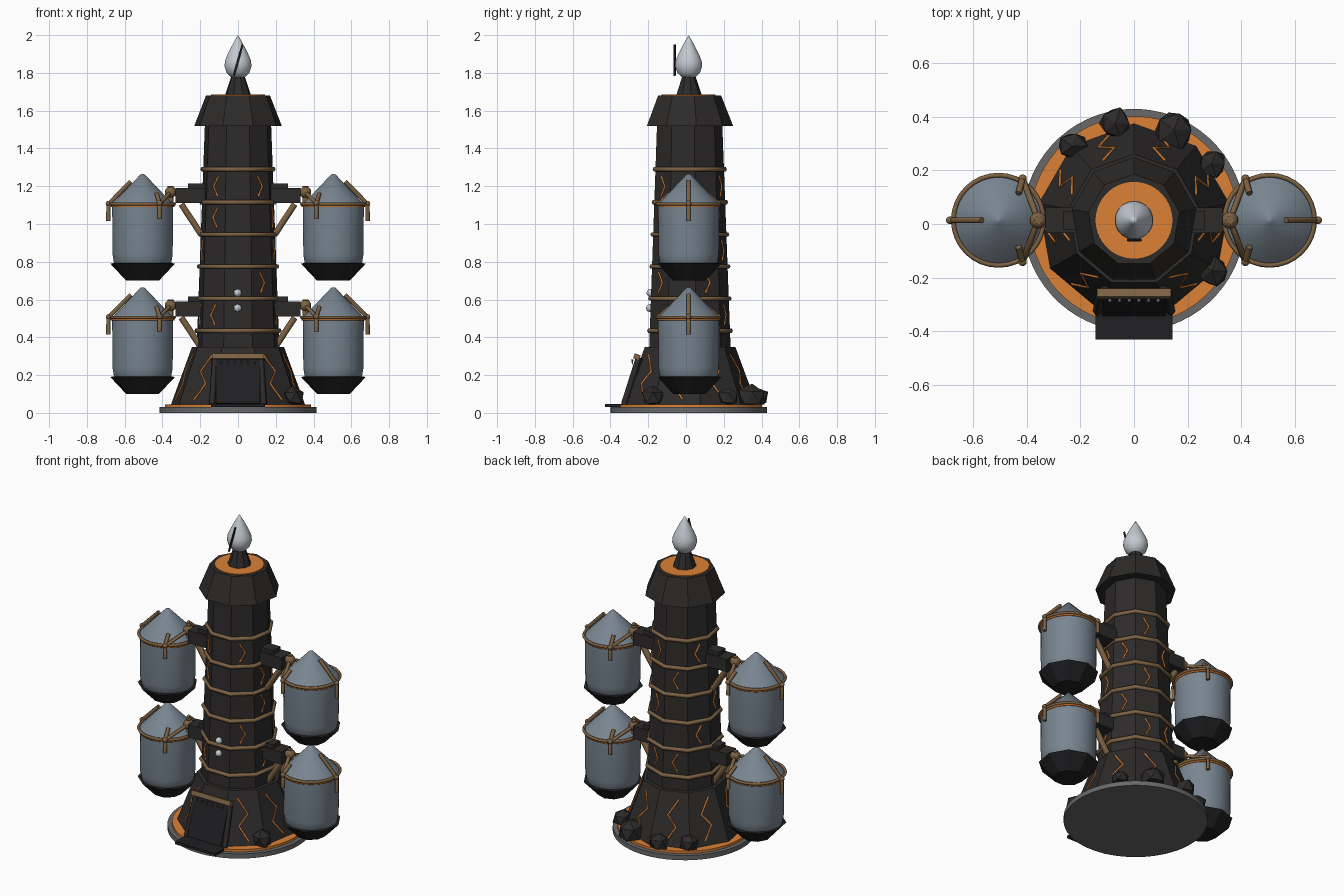
import bpy, bmesh, random
from math import sin, cos, pi, radians, atan2
from mathutils import Vector, Matrix

if "Cube" in bpy.data.objects:
    bpy.data.objects.remove(bpy.data.objects["Cube"])

random.seed(4)
CY = 0.014           # y of the tower axis
COS20 = cos(radians(20))


def mat(name, r, g, b):
    m = bpy.data.materials.new(name)
    m.diffuse_color = (r, g, b, 1)
    m.use_nodes = True
    m.node_tree.nodes["Principled BSDF"].inputs["Base Color"].default_value = m.diffuse_color
    return m


DARK = mat("dark_stone", .026, .024, .023)
BLACK = mat("black_iron", .014, .014, .016)
ORANGE = mat("glow_orange", .72, .22, .035)
BROWN = mat("brown_wood", .20, .12, .055)
SLATE = mat("slate_metal", .19, .235, .28)
PALE = mat("pale_crystal", .55, .59, .64)
GREY = mat("grey_stone", .14, .14, .14)


def finish(name, bm, m, smooth=False):
    bmesh.ops.recalc_face_normals(bm, faces=bm.faces[:])
    me = bpy.data.meshes.new(name)
    bm.to_mesh(me)
    bm.free()
    me.materials.append(m)
    ob = bpy.data.objects.new(name, me)
    bpy.context.collection.objects.link(ob)
    if smooth:
        bpy.ops.object.select_all(action='DESELECT')
        ob.select_set(True)
        bpy.context.view_layer.objects.active = ob
        bpy.ops.object.shade_smooth_by_angle(angle=radians(35))
    return ob


def lathe(name, prof, n, m, x=0, y=CY, z=0, smooth=False):
    """Revolve (radius, z) points; one flat side faces -y."""
    bm = bmesh.new()
    rings = []
    for r, h in prof:
        if r == 0:
            rings.append([bm.verts.new((x, y, z + h))])
        else:
            angs = [-pi / 2 + (k + .5) * 2 * pi / n for k in range(n)]
            rings.append([bm.verts.new((x + r * cos(a), y + r * sin(a), z + h)) for a in angs])
    for a, b in zip(rings, rings[1:]):
        for k in range(n):
            j = (k + 1) % n
            if len(a) == 1:
                bm.faces.new((a[0], b[j], b[k]))
            elif len(b) == 1:
                bm.faces.new((a[k], a[j], b[0]))
            else:
                bm.faces.new((a[k], a[j], b[j], b[k]))
    for ring in (rings[0], rings[-1]):
        if len(ring) > 1:
            bm.faces.new(ring)
    return finish(name, bm, m, smooth)


def box(name, c, s, m, tilt=0):
    bm = bmesh.new()
    M = Matrix.Translation(c) @ Matrix.Rotation(tilt, 4, 'X') @ Matrix.Diagonal((*s, 1))
    bmesh.ops.create_cube(bm, size=1, matrix=M)
    return finish(name, bm, m)


def ball(name, c, r, m, jitter=0, sub=2):
    bm = bmesh.new()
    bmesh.ops.create_icosphere(bm, subdivisions=sub, radius=r)
    for v in bm.verts:
        v.co = v.co * (1 + random.uniform(-jitter, jitter)) + Vector(c)
        if jitter:
            v.co.z = max(v.co.z, .044)
    return finish(name, bm, m, not jitter)


def tube(name, pts, r, m, cyclic=False, res=1):
    cu = bpy.data.curves.new(name, 'CURVE')
    cu.dimensions = '3D'
    cu.bevel_depth = r
    cu.bevel_resolution = res
    cu.use_fill_caps = True
    sp = cu.splines.new('POLY')
    sp.points.add(len(pts) - 1)
    for p, q in zip(sp.points, pts):
        p.co = (*q, 1)
    sp.use_cyclic_u = cyclic
    cu.materials.append(m)
    ob = bpy.data.objects.new(name, cu)
    bpy.context.collection.objects.link(ob)
    bpy.ops.object.select_all(action='DESELECT')
    ob.select_set(True)
    bpy.context.view_layer.objects.active = ob
    bpy.ops.object.convert(target='MESH')


def shaft_r(z):
    return .222 + (z - .35) / 1.17 * (.178 - .222)


def skirt_r(z):
    return .36 + (z - .045) / .305 * (.247 - .36)


# Foundation discs and nine-sided tower
lathe("foundation", [(.415, 0), (.415, .03)], 64, GREY, smooth=True)
lathe("glow_floor", [(.388, .03), (.388, .045)], 64, ORANGE, smooth=True)
lathe("tower_skirt", [(.36, .045), (.247, .35)], 9, DARK)
lathe("tower_shaft", [(.222, .35), (.178, 1.53)], 9, DARK)
lathe("tower_cap", [(.235, 1.52), (.172, 1.68)], 9, DARK)
lathe("cap_glow", [(.143, 1.675), (.143, 1.685)], 48, ORANGE, smooth=True)
lathe("finial_base", [(.07, 1.68), (.035, 1.785)], 9, DARK)
lathe("finial_drop", [(0, 1.768), (.035, 1.776), (.06, 1.80), (.072, 1.835), (.069, 1.865),
                      (.054, 1.90), (.034, 1.94), (.015, 1.975), (0, 2.0)], 32, PALE, smooth=True)
tube("finial_slit", [(-.022, -.06, 1.785), (.024, -.06, 1.95)], .006, BLACK)

# Wooden bands around the shaft
for z in (.435, .605, .775, .945, 1.115, 1.29):
    r = shaft_r(z) + .003
    ring = [(r * cos(a), CY + r * sin(a), z)
            for a in (-pi / 2 + (k + .5) * 2 * pi / 9 for k in range(9))]
    tube("shaft_band", ring, .013, BROWN, True)


# Glowing cracks drawn on the flat faces
def crack(k, pts, radius):
    a = -pi / 2 + k * 2 * pi / 9
    out, tan = Vector((cos(a), sin(a), 0)), Vector((-sin(a), cos(a), 0))
    tube("glow_crack", [Vector((0, CY, z)) + out * (radius(z) * COS20 + .001) + tan * u
                        for u, z in pts], .006, ORANGE, res=0)


rows = (1.2, 1.035, .86, .69, .52)
for k, used in {1: (0, 3), 2: (1, 2, 4), 3: (1, 3), 4: (0, 2, 4), 5: (1, 4),
                6: (0, 3), 7: (2, 4), 8: (0, 1, 4)}.items():
    s = 1 if k < 5 else -1
    crack(k, [(s * u, z) for u, z in ((-.035, .31), (.025, .22), (-.03, .155), (.025, .07))], skirt_r)
    for i in used:
        z = rows[i]
        crack(k, [(s * -.015, z + .055), (s * .018, z), (s * -.012, z - .055)], shaft_r)

# Gate on the front: leaning panel, posts, lintel, teeth and step
lean = -atan2(.106, .305)
box("gate_panel", (0, -.286, .17), (.235, .03, .26), BLACK, lean)
for sx in (-1, 1):
    tube("gate_post", [(sx * .137, -.328, .045), (sx * .122, -.25, .29)], .017, DARK, res=0)
box("gate_lintel", (0, -.26, .297), (.275, .032, .028), BROWN, lean)
for k in range(6):
    lathe("gate_tooth", [(0, -.03), (.007, 0)], 8, GREY, -.09 + k * .036, -.284, .282)
box("front_step", (0, -.375, .038), (.286, .11, .016), BLACK)
for z in (.555, .635):
    ball("front_lamp", (-.002, CY - shaft_r(z) * COS20 - .004, z), .021, PALE)

# Rocks at the foot
for x, y, r in ((-.07, .375, .062), (.15, .35, .082), (-.23, .29, .056), (.29, .225, .058), (.29, -.175, .06)):
    ball("rock", (x, y, .08), r, DARK, .14, 1)

# Four hanging tanks with arms, braces and pipes
for sx in (-1, 1):
    for dz in (0, -.6):
        X = sx * .505
        lathe("tank_body", [(.13, .76), (.152, .79), (.16, .84), (.162, 1.10), (.162, 1.105),
                            (.012, 1.262), (0, 1.265)], 32, SLATE, X, CY, dz, True)
        lathe("tank_funnel", [(.088, .70), (.174, .79), (.12, .80)], 9, BLACK, X, CY, dz)
        for name, r, z, t, m in (("tank_ring", .168, 1.106, .009, BROWN), ("tank_glow_ring", .164, 1.094, .006, ORANGE)):
            tube(name, [(X + r * cos(a), CY + r * sin(a), z + dz)
                        for a in (k * pi / 16 for k in range(32))], t, m, True)
        # outer strap bent over the cone
        tube("outer_strap", [(X + sx * .181, CY, 1.015 + dz), (X + sx * .181, CY, 1.105 + dz),
                             (X + sx * .062, CY, 1.225 + dz)], .012, BROWN)
        ball("strap_joint", (X + sx * .181, CY, 1.108 + dz), .015, BROWN)
        # inner straps meeting at the hub
        hub = (sx * .357, CY, 1.168 + dz)
        ball("arm_hub", hub, .032, BROWN)
        for sy in (-1, 1):
            a = (X - sx * .09, CY + sy * .155)
            tube("inner_strap", [(*a, 1.03 + dz), (*a, 1.11 + dz), hub], .012, BROWN)
            tube("cone_strap", [(*a, 1.11 + dz), (X - sx * .075, CY + sy * .1, 1.16 + dz)], .012, BROWN)
            ball("strap_joint", (*a, 1.11 + dz), .016, BROWN)
        tube("hub_pin", [(sx * .357, CY, 1.09 + dz), (sx * .357, CY, 1.2 + dz)], .016, BROWN)
        # stone arm and slanted brace
        box("arm_beam", (sx * .245, CY, 1.15 + dz), (.17, .095, .08), DARK)
        box("arm_block", (sx * .215, CY, 1.165 + dz), (.10, .07, .10), DARK)
        tube("arm_brace", [(sx * .30, CY, 1.105 + dz), (sx * .195, CY, .945 + dz)], .019, BROWN)
